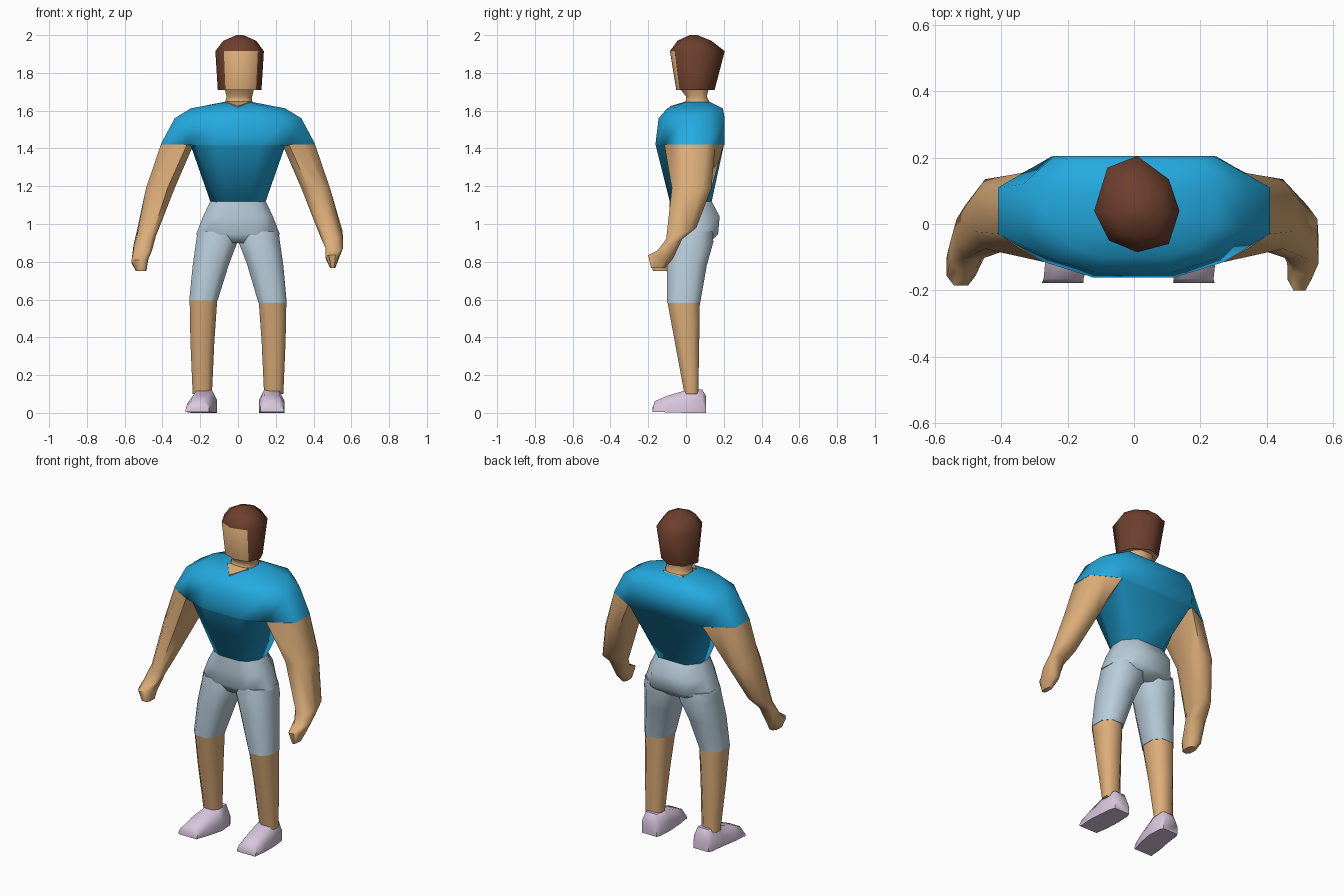
import bpy, bmesh, math

if "Cube" in bpy.data.objects:
    bpy.data.objects.remove(bpy.data.objects["Cube"])


def material(name, rgb):
    m = bpy.data.materials.new(name)
    m.diffuse_color = (*rgb, 1)
    m.use_nodes = True
    m.node_tree.nodes["Principled BSDF"].inputs["Base Color"].default_value = m.diffuse_color
    return m


SKIN = material("skin", (0.72, 0.42, 0.19))
HAIR = material("brown hair", (0.155, 0.05, 0.027))
SHIRT = material("blue shirt", (0.017, 0.40, 0.74))
SHORTS = material("grey shorts", (0.48, 0.61, 0.71))
SHOE = material("lilac shoe", (0.70, 0.57, 0.73))


def octagon(x0, x1, y0, y1, z, k=0.5, tilt=0.0):
    """Chamfered rectangle; tilt raises the front edge."""
    cx, cy, hx, hy = (x0 + x1) / 2, (y0 + y1) / 2, (x1 - x0) / 2, (y1 - y0) / 2
    uv = [(k, -1), (1, -k), (1, k), (k, 1), (-k, 1), (-1, k), (-1, -k), (-k, -1)]
    return [(cx + u * hx, cy + v * hy, z - v * tilt) for u, v in uv]


def mirrored(half, z):
    """Full ring from its right half, listed front to back."""
    return [(x, y, z) for x, y in half] + [(-x, y, z) for x, y in reversed(half)]


def loft(name, rings, mats, rule=None, angle=60):
    bm = bmesh.new()
    rows = [[bm.verts.new(p) for p in r] for r in rings]
    n = len(rows[0])
    for a, b in zip(rows, rows[1:]):
        for i in range(n):
            j = (i + 1) % n
            bm.faces.new((a[i], a[j], b[j], b[i]))
    bm.faces.new(rows[0][::-1])
    bm.faces.new(rows[-1])
    bmesh.ops.recalc_face_normals(bm, faces=bm.faces)
    if rule:
        for f in bm.faces:
            f.material_index = rule(f.calc_center_median(), f.normal)
    me = bpy.data.meshes.new(name)
    bm.to_mesh(me)
    bm.free()
    for m in mats:
        me.materials.append(m)
    ob = bpy.data.objects.new(name, me)
    bpy.context.collection.objects.link(ob)
    bpy.ops.object.select_all(action='DESELECT')
    ob.select_set(True)
    bpy.context.view_layer.objects.active = ob
    bpy.ops.object.shade_smooth_by_angle(angle=math.radians(angle))
    return ob


# Shirt: tapered body, then wide shoulders ending in level sleeve hems
loft("shirt", [
    mirrored([(.06, -.085), (.11, -.065), (.145, -.01), (.145, .07), (.09, .135)], 1.115),
    mirrored([(.12, -.16), (.22, -.125), (.25, -.03), (.25, .11), (.24, .20)], 1.415),
    mirrored([(.12, -.162), (.27, -.115), (.41, -.03), (.41, .11), (.25, .203)], 1.42),
    mirrored([(.12, -.145), (.25, -.105), (.335, -.02), (.335, .12), (.24, .205)], 1.56),
    mirrored([(.10, -.10), (.18, -.07), (.25, 0), (.25, .12), (.20, .195)], 1.612),
    mirrored([(.03, -.01), (.06, .0), (.08, .04), (.08, .09), (.05, .13)], 1.645),
], [SHIRT], angle=75)

# Neck and the open collar at front and back
loft("neck", [
    octagon(-.075, .08, -.015, .13, 1.62),
    octagon(-.065, .075, 0, .12, 1.655),
    octagon(-.06, .075, 0, .11, 1.675),
    octagon(-.07, .085, -.03, .12, 1.715),
], [SKIN])
for side, tip, y in (("front", -.085, 0), ("back", .17, .12)):
    t = .006
    tri = [(-.07, y, 1.647), (.07, y, 1.647), (0, tip, 1.622)]
    loft(side + "_collar", [[(a, b, c - t) for a, b, c in tri],
                            [(a, b, c + t / 3) for a, b, c in tri]], [SKIN])

# Head: one hair shell whose two front panels and underside are skin
HEAD = [(.01, -.085), (.105, -.06), (.137, .04), (.105, .135),
        (.01, .205), (-.08, .17), (-.12, .04), (-.075, -.05)]


def head_ring(z, sx, sy, cy):
    return [(.01 + (x - .01) * sx, cy + (y - .06) * sy, z) for x, y in HEAD]


def head_colour(c, n):
    face = n.y < -.75 and c.z < 1.9
    return 0 if face or n.z < -.8 else 1


loft("head", [
    head_ring(1.71, .90, .70, .05),
    head_ring(1.915, 1, 1, .06),
    head_ring(1.97, .68, .62, .045),
    head_ring(2.0, .14, .14, .04),
], [SKIN, HAIR], head_colour)

# Shorts: hips with a seat that overhangs the legs a little
loft("hips", [
    mirrored([(.06, -.06), (.11, -.055), (.13, -.01), (.13, .07), (.08, .12)], .90),
    mirrored([(.09, -.085), (.16, -.075), (.222, -.02), (.218, .08), (.12, .17)], .945),
    mirrored([(.08, -.088), (.14, -.075), (.185, -.02), (.185, .08), (.11, .178)], 1.04),
    mirrored([(.06, -.086), (.11, -.066), (.148, -.01), (.148, .072), (.09, .137)], 1.118),
], [SHORTS])

for side, s in (("left", -1), ("right", 1)):
    def flip(ring):
        return [(x * s, y, z) for x, y, z in ring]

    # Short leg and bare calf
    knee = .595 if s < 0 else .583
    loft(side + "_short_leg", [
        flip(octagon(.108, .258, -.10, .075, knee)),
        flip(octagon(.05, .24, -.10, .11, .78)),
        flip(octagon(.003, .222, -.09, .145, .905)),
        flip(octagon(.003, .215, -.08, .14, .96)),
    ], [SHORTS])
    loft(side + "_calf", [
        flip(octagon(.138, .24, -.008, .065, .10)),
        flip(octagon(.125, .252, -.06, .07, .38)),
        flip(octagon(.11, .256, -.098, .073, knee + .003)),
    ], [SKIN])

    # Shoe: sections from heel to toe; the left toe turns outward
    out = .035 if s < 0 else 0
    sections = [(.105, .0, .09, .125, .225), (.085, .0, .125, .115, .235),
                (0, .0, .12, .11, .245), (-.10, .003, .09, .112, .247),
                (-.165, .005, .062, .12, .24), (-.178, .005, .025, .118, .243)]
    rings = []
    for y, z0, z1, xa, xb in sections:
        d = out * max(0, -y) / .178
        h, m = z1 - z0, (xb - xa) * .2
        rings.append([(s * (x + d), y, z) for x, z in (
            (xa, z0), (xb, z0), (xb, z0 + h * .55), (xb - m, z1),
            (xa + m, z1), (xa, z0 + h * .55))])
    loft(side + "_shoe", rings, [SHOE])

    # Arm: top ring fills the sleeve hem, forearm swings forward to the hand
    top = [(.27, -.115, 1.421), (.35, -.07, 1.421), (.408, -.03, 1.421), (.408, .11, 1.421),
           (.33, .155, 1.421), (.25, .20, 1.421), (.235, .11, 1.421), (.235, -.03, 1.421)]
    # Rotate the octagon order so that it matches the hem ring
    def section(*a, **kw):
        r = octagon(*a, **kw)
        return r[-1:] + r[:-1]
    if s > 0:
        hand = [section(.435, .553, -.105, .055, .95, tilt=-.03),
                section(.462, .557, -.15, -.02, .89, tilt=-.03),
                section(.463, .535, -.20, -.07, .825, tilt=.01),
                section(.487, .515, -.185, -.11, .767)]
    else:
        hand = [section(.435, .535, -.105, .055, .95, tilt=-.03),
                section(.455, .553, -.14, -.02, .875, tilt=-.03),
                section(.478, .565, -.185, -.07, .80, tilt=.01),
                section(.485, .54, -.175, -.09, .75)]
    loft(side + "_arm", [flip(r) for r in [
        top, section(.335, .487, -.075, .135, 1.19)] + hand], [SKIN])
